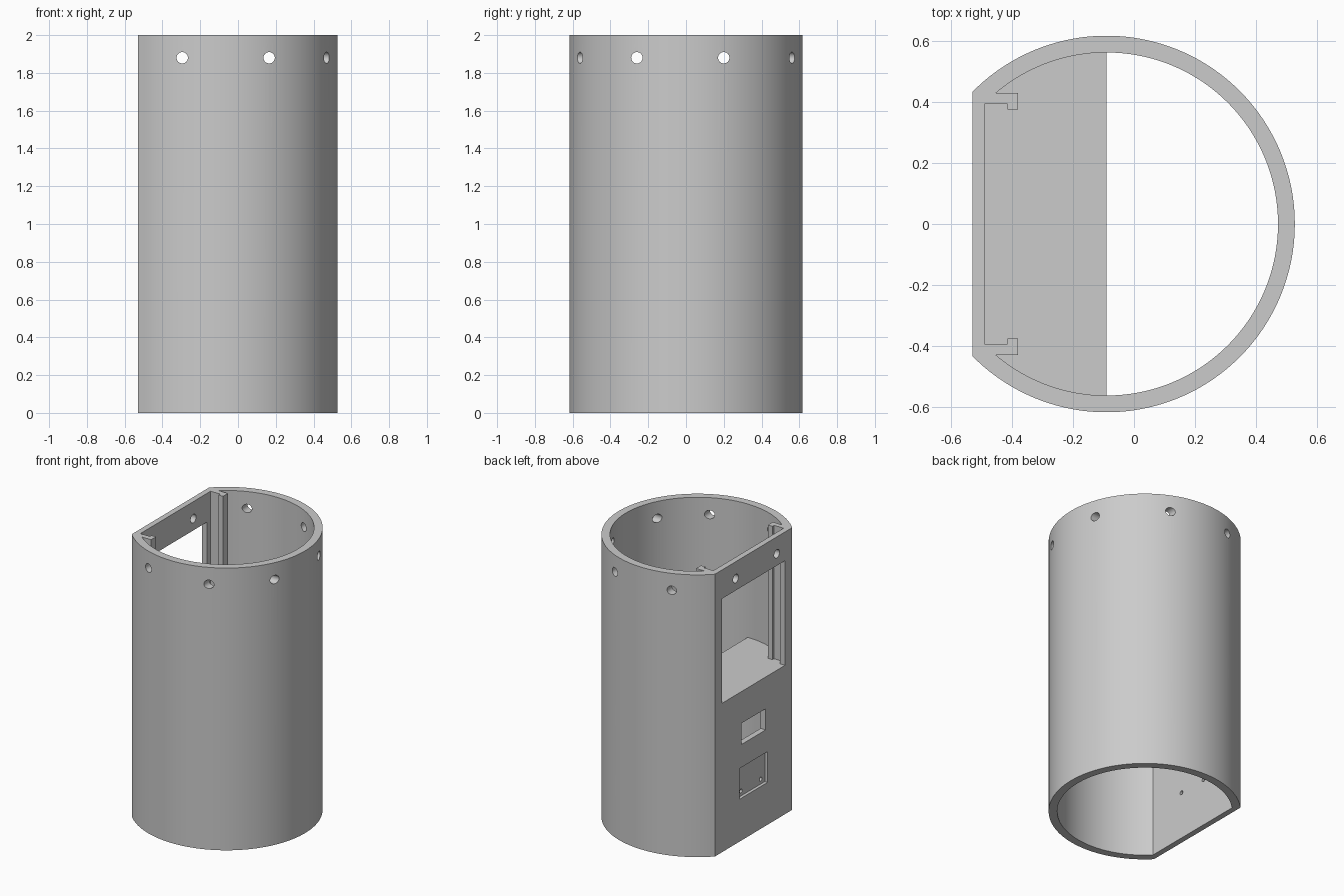
import bpy
import bmesh
from math import acos, cos, sin, radians, pi

if "Cube" in bpy.data.objects:
    bpy.data.objects.remove(bpy.data.objects["Cube"], do_unlink=True)

CX = -0.09                      # axis of the round wall
R_OUT, R_IN = 0.617, 0.562
FLAT_OUT, FLAT_IN = -0.53, -0.49
SHELF_TOP = 1.055

grey = bpy.data.materials.new("plain grey")
grey.use_nodes = True
colour = (0.6, 0.6, 0.6, 1)
grey.diffuse_color = colour
grey.node_tree.nodes["Principled BSDF"].inputs["Base Color"].default_value = colour


def prism(name, outline, z0, z1):
    """Extrude an outline in plan from z0 to z1."""
    bm = bmesh.new()
    face = bm.faces.new([bm.verts.new((x, y, z0)) for x, y in outline])
    top = bmesh.ops.extrude_face_region(bm, geom=[face])["geom"]
    bmesh.ops.translate(bm, vec=(0, 0, z1 - z0),
                        verts=[v for v in top if isinstance(v, bmesh.types.BMVert)])
    bmesh.ops.recalc_face_normals(bm, faces=bm.faces)
    mesh = bpy.data.meshes.new(name)
    bm.to_mesh(mesh)
    bm.free()
    mesh.materials.append(grey)
    obj = bpy.data.objects.new(name, mesh)
    bpy.context.collection.objects.link(obj)
    return obj


def box(name, x0, x1, y0, y1, z0, z1):
    return prism(name, [(x0, y0), (x1, y0), (x1, y1), (x0, y1)], z0, z1)


def d_outline(radius, flat_x, steps=128):
    """Circle cut off by a straight side at flat_x."""
    end = acos((flat_x - CX) / radius)
    angles = [-end + 2 * end * i / steps for i in range(steps + 1)]
    return [(CX + radius * cos(a), radius * sin(a)) for a in angles]


def drill(name, radius, length, location, axis):
    rotation = (0, pi / 2, 0) if axis == "X" else (pi / 2, 0, 0)
    bpy.ops.mesh.primitive_cylinder_add(vertices=32, radius=radius, depth=length,
                                        location=location, rotation=rotation)
    obj = bpy.context.object
    obj.name = name
    obj.data.materials.append(grey)
    return obj


def combine(target, other, operation):
    """Apply a boolean and remove the helper."""
    mod = target.modifiers.new(operation.lower(), "BOOLEAN")
    mod.object, mod.operation, mod.solver = other, operation, "EXACT"
    bpy.context.view_layer.objects.active = target
    bpy.ops.object.modifier_apply(modifier=mod.name)
    bpy.data.objects.remove(other, do_unlink=True)


# Hollow D-shaped tube
housing = prism("housing", d_outline(R_OUT, FLAT_OUT), 0, 2)
combine(housing, prism("cavity", d_outline(R_IN, FLAT_IN), -0.1, 2.1), "DIFFERENCE")

# Half shelf behind the flat wall
arc = [(x, y) for x, y in d_outline(R_IN + 0.02, FLAT_IN - 0.015) if x < CX]
right_side = [p for p in arc if p[1] < 0]
left_side = [p for p in arc if p[1] > 0]
edge = [(CX, R_IN + 0.02), (CX, -R_IN - 0.02)]
shelf = prism("shelf", left_side + right_side + edge[::-1], SHELF_TOP - 0.055, SHELF_TOP)
combine(housing, shelf, "UNION")

# Hooked rails in both corners above the shelf
rail = [(-0.5, 0.393), (-0.415, 0.393), (-0.415, 0.375),
        (-0.38, 0.375), (-0.38, 0.43), (-0.47, 0.43)]
for side in (1, -1):
    combine(housing, prism("rail", [(x, side * y) for x, y in rail],
                           SHELF_TOP - 0.02, 2), "UNION")

# Display window, small opening and shallow socket recess in the flat wall
combine(housing, box("window", -0.6, -0.46, -0.352, 0.352, SHELF_TOP, 1.796), "DIFFERENCE")
combine(housing, box("opening", -0.6, -0.45, -0.135, 0.135, 0.68, 0.83), "DIFFERENCE")
combine(housing, box("recess", -0.6, -0.508, -0.157, 0.157, 0.3, 0.518), "DIFFERENCE")
for y in (-0.11, 0.11):
    combine(housing, drill("socket_hole", 0.014, 0.2, (-0.5, y, 0.335), "X"), "DIFFERENCE")

# Straight-through fixing holes near the top rim
for x in (-0.295, 0.165):
    combine(housing, drill("rim_hole", 0.03, 2, (x, 0, 1.88), "Y"), "DIFFERENCE")
for y in (-0.26, 0.2):
    combine(housing, drill("rim_hole", 0.03, 2, (0, y, 1.88), "X"), "DIFFERENCE")

bpy.ops.object.select_all(action="DESELECT")
housing.select_set(True)
bpy.context.view_layer.objects.active = housing
bpy.ops.object.shade_smooth_by_angle(angle=radians(30))
